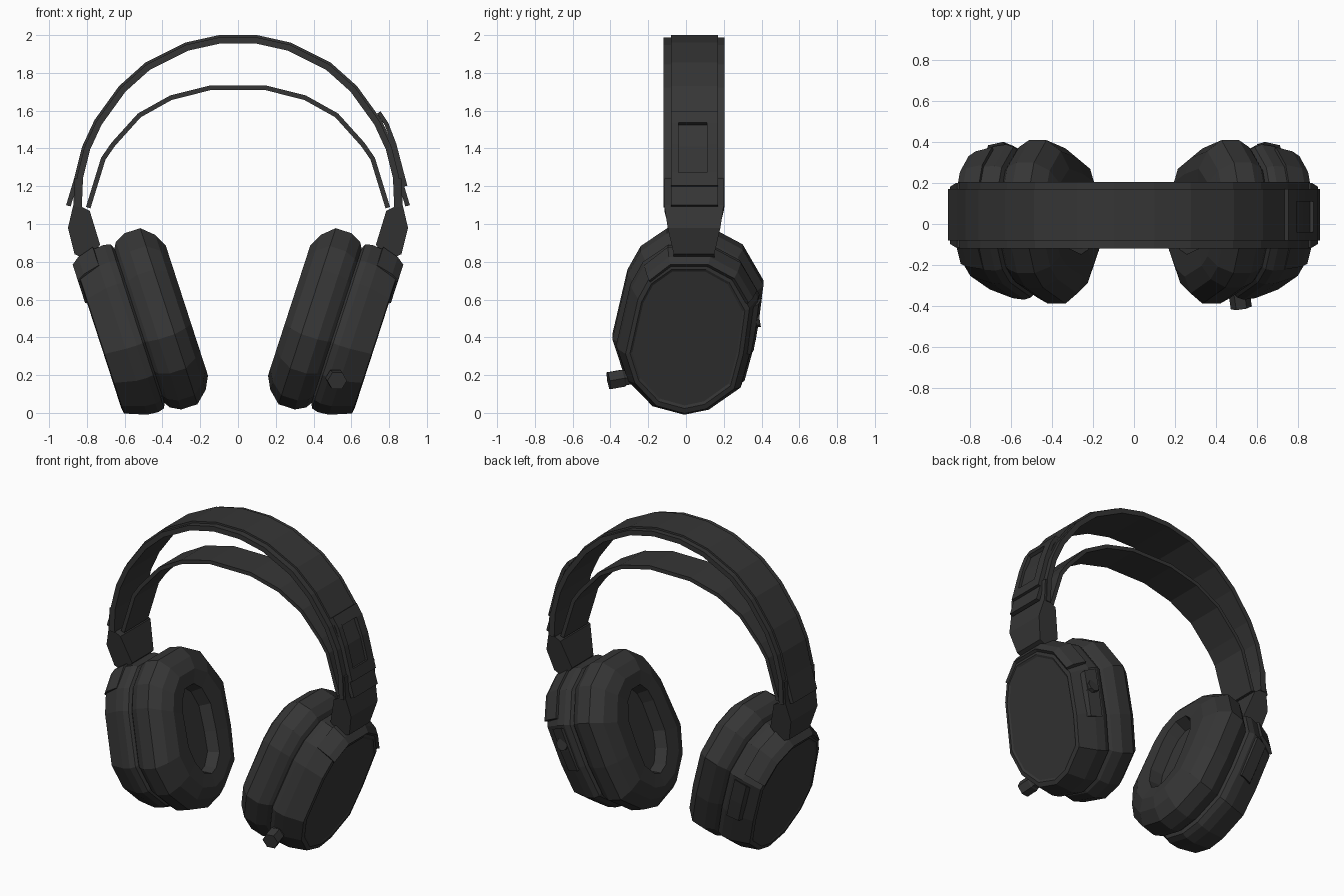
import bpy, bmesh
from math import sin, cos, radians, pi
from mathutils import Vector

if "Cube" in bpy.data.objects:
    bpy.data.objects.remove(bpy.data.objects["Cube"])

mat = bpy.data.materials.new("dark_grey")
mat.diffuse_color = (0.036, 0.036, 0.036, 1)
mat.use_nodes = True
mat.node_tree.nodes["Principled BSDF"].inputs["Base Color"].default_value = mat.diffuse_color
C, S = cos(radians(18)), sin(radians(18))


def loft(name, rings):
    """Skin a series of equal closed rings and cap both ends."""
    bm = bmesh.new()
    vs = [[bm.verts.new(p) for p in r] for r in rings]
    k = len(rings[0])
    for a, b in zip(vs, vs[1:]):
        for i in range(k):
            j = (i + 1) % k
            bm.faces.new((a[i], a[j], b[j], b[i]))
    bm.faces.new(vs[0])
    bm.faces.new(vs[-1])
    bmesh.ops.recalc_face_normals(bm, faces=bm.faces)
    me = bpy.data.meshes.new(name)
    bm.to_mesh(me)
    bm.free()
    me.materials.append(mat)
    ob = bpy.data.objects.new(name, me)
    bpy.context.collection.objects.link(ob)
    return ob


def ribbon(name, path, y0, y1, top, bottom):
    """Flat strap along an xz path, between two normal offsets."""
    pts = [Vector(p) for p in path]
    rings = []
    for i, p in enumerate(pts):
        t = (pts[min(i + 1, len(pts) - 1)] - pts[max(i - 1, 0)]).normalized()
        n = Vector((-t.y, t.x))
        a, b = p + n * top, p + n * bottom
        rings.append([(a.x, y0, a.y), (a.x, y1, a.y), (b.x, y1, b.y), (b.x, y0, b.y)])
    return loft(name, rings)


def arch(half):
    return [(-x, z) for x, z in reversed(half)] + half


def cup_point(s, n, v, u):
    """Tilted ear cup frame: n outward, v front to back, u along the cup."""
    u += 0.6
    return Vector((s * (n * C + u * S), v, u * C - n * S))


# headband: wide strap, narrower outer cover, hanging inner strap
outer = [(0.10, 2.0), (0.28, 1.96), (0.49, 1.855), (0.63, 1.73), (0.76, 1.55),
         (0.825, 1.41), (0.865, 1.25)]
ribbon("headband", arch(outer + [(0.872, 1.09)]), -0.12, 0.205, -0.012, -0.045)
ribbon("headband_cover", arch(outer + [(0.91, 1.10)]), -0.08, 0.17, 0.0, -0.025)
inner = [(0.15, 1.733), (0.36, 1.68), (0.53, 1.585), (0.67, 1.43), (0.725, 1.35), (0.805, 1.09)]
ribbon("inner_strap", arch(inner), -0.08, 0.17, 0.0, -0.025)

# adjuster frame on the right of the headband
win = [(0.745, 1.59), (0.785, 1.53), (0.827, 1.42), (0.866, 1.27), (0.885, 1.20)]
ribbon("adjuster_rail_front", win, -0.08, -0.04, 0.012, -0.01)
ribbon("adjuster_rail_back", win, 0.11, 0.17, 0.012, -0.01)
ribbon("adjuster_top", win[:2], -0.04, 0.11, 0.012, -0.01)
ribbon("adjuster_bottom", win[3:], -0.04, 0.11, 0.012, -0.01)

# ear cup outline (front to back, along cup)
outline = [(-0.10, .49), (0.14, .49), (0.30, .40), (0.41, .20), (0.37, -.10),
           (0.31, -.33), (0.13, -.46), (-0.01, -.49), (-0.19, -.44),
           (-0.33, -.29), (-0.39, -.10), (-0.31, .26), (-0.24, .39)]


def cup_loft(name, s, prof):
    loft(name, [[cup_point(s, n, v * kv, u * ku) for v, u in outline] for n, kv, ku in prof])


def cup_strip(name, s, pts, section):
    loft(name, [[cup_point(s, n, v * k, u * k) for n, k in section] for v, u in pts])


pad = [(.365, .84, .84), (.335, .92, .94), (.28, 1, 1), (.19, 1, 1), (.125, .87, .88),
       (.09, .66, .74), (.095, .38, .57), (.175, .34, .53)]
shell = [(.345, .84, .84), (.365, .92, .93), (.40, .95, .95), (.46, .93, .94),
         (.575, .82, .85), (.58, .76, .79), (.573, .73, .76)]
yoke = [(0.84, 1.24), (0.865, 1.24), (0.872, 1.10), (0.90, 0.98), (0.865, 0.84),
        (0.80, 0.81), (0.73, 0.89), (0.785, 1.07), (0.825, 1.09)]

for s, side in ((-1, "left"), (1, "right")):
    cup_loft(side + "_ear_pad", s, pad)
    cup_loft(side + "_ear_shell", s, shell)
    # hinge yoke, slightly narrower towards the cup
    rings = []
    for e in (0, 1):
        rings.append([(s * x, (0.20 if e else -0.115) + (-1 if e else 1) *
                       min(0.05, max(0, 1.04 - z) * 0.3), z) for x, z in yoke])
    loft(side + "_yoke", rings)
    # fork arm wrapping over the top and back of the cup
    cup_strip(side + "_fork", s,
              [(-0.23, .385), (-0.10, .49), (0.14, .49), (0.30, .40), (0.39, .24)],
              [(.45, .88), (.46, .965), (.55, .91), (.59, .85), (.57, .80)])
    # raised control panel on the back edge
    cup_strip(side + "_control_panel", s, [(0.41, .18), (0.39, .02), (0.365, -.12)],
              [(.41, .90), (.42, .98), (.50, .94), (.52, .84)])


def stub(name, a, b, r0, r1, sides=6):
    """Small faceted plug between two points."""
    a, b = Vector(a), Vector(b)
    q = (b - a).to_track_quat('Z', 'Y')
    ring = lambda c, r: [c + q @ Vector((r * cos(2 * pi * i / sides),
                                         r * sin(2 * pi * i / sides), 0)) for i in range(sides)]
    loft(name, [ring(a, r0), ring(a.lerp(b, .5), r0), ring(a.lerp(b, .55), r1), ring(b, r1)])


# retracted microphone and volume dial on the right cup
stub("microphone", (0.50, -0.24, 0.20), (0.525, -0.41, 0.17), 0.045, 0.052)
p = cup_point(1, .46, .33, .06)
stub("volume_dial", p, p + Vector((0.0, 0.06, 0.01)), 0.05, 0.04, 8)
